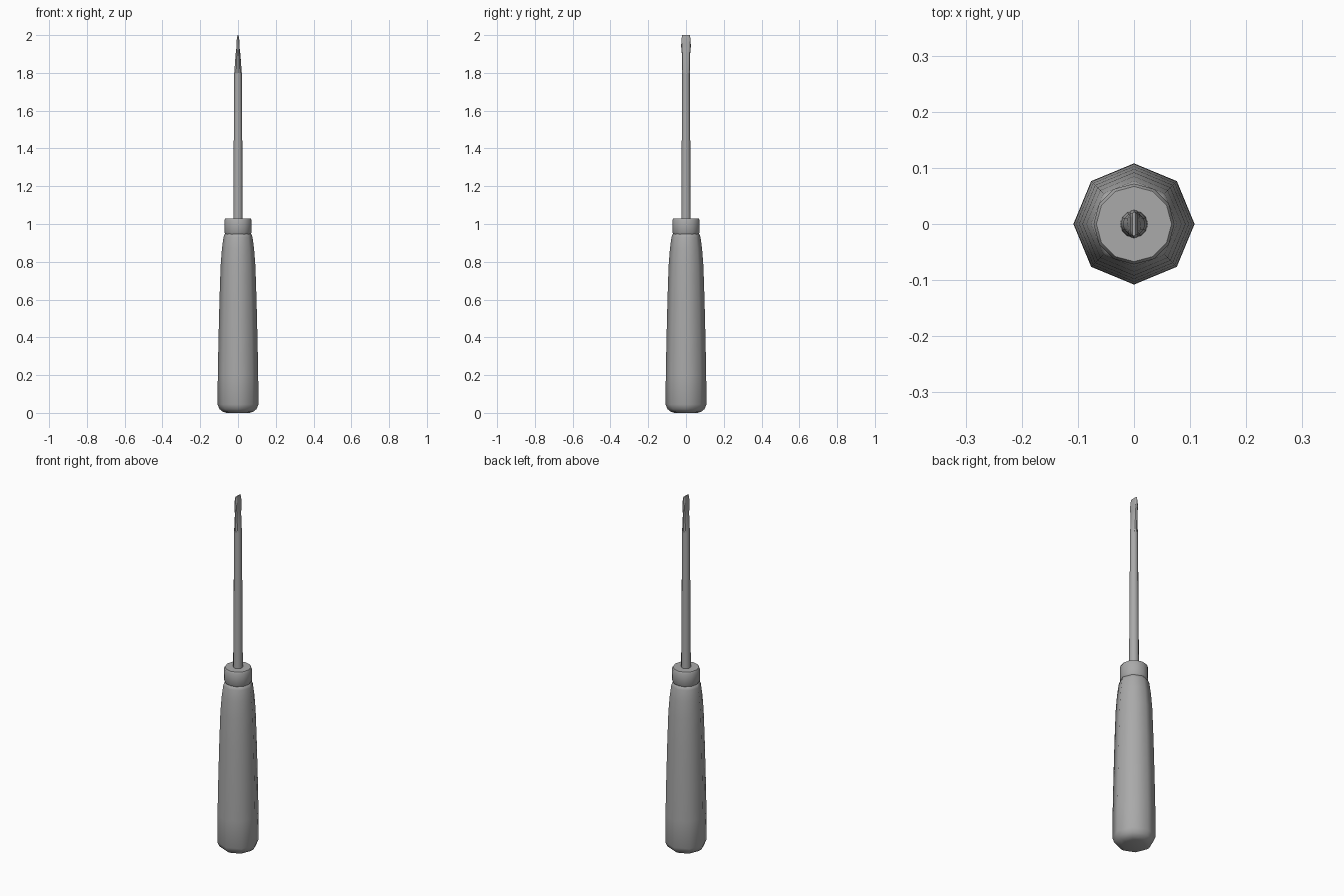
import bpy
import bmesh
from math import cos, sin, tau, radians

cube = bpy.data.objects.get("Cube")
if cube:
    bpy.data.objects.remove(cube, do_unlink=True)

grey = bpy.data.materials.new("plain grey")
grey.use_nodes = True
colour = (0.4, 0.4, 0.4, 1)
grey.diffuse_color = colour
grey.node_tree.nodes["Principled BSDF"].inputs["Base Color"].default_value = colour


def loft(name, sides, rings, angle):
    """Capped tube through rings of (z, x radius, y radius)."""
    bm = bmesh.new()
    loops = [[bm.verts.new((rx * cos(tau * i / sides), ry * sin(tau * i / sides), z))
              for i in range(sides)] for z, rx, ry in rings]
    for low, high in zip(loops, loops[1:]):
        for i in range(sides):
            j = (i + 1) % sides
            bm.faces.new((low[i], low[j], high[j], high[i]))
    bm.faces.new(loops[0][::-1])
    bm.faces.new(loops[-1])
    mesh = bpy.data.meshes.new(name)
    bm.to_mesh(mesh)
    bm.free()
    mesh.materials.append(grey)
    obj = bpy.data.objects.new(name, mesh)
    bpy.context.collection.objects.link(obj)
    bpy.ops.object.select_all(action="DESELECT")
    obj.select_set(True)
    bpy.context.view_layer.objects.active = obj
    bpy.ops.object.shade_smooth_by_angle(angle=radians(angle))
    return obj


def round_rings(profile):
    return [(z, r, r) for z, r in profile]


# Eight-sided tapered grip with rounded ends
loft("handle", 8, round_rings([
    (0, 0.06), (0.006, 0.08), (0.02, 0.098), (0.045, 0.108), (0.2, 0.107),
    (0.4, 0.103), (0.6, 0.098), (0.78, 0.092), (0.87, 0.085),
    (0.93, 0.077), (0.945, 0.072), (0.95, 0.064)]), 60)

# Collar between grip and shaft
loft("collar", 12, round_rings([
    (0.945, 0.066), (0.955, 0.072), (1.02, 0.072), (1.03, 0.067)]), 40)

# Tapered shaft
loft("shaft", 12, round_rings([(1.02, 0.025), (1.3, 0.0235), (1.8, 0.02)]), 40)

# Flared blade, thinned to a flat edge across y
blade = loft("blade", 12, [
    (1.8, 0.02, 0.02), (1.9, 0.0125, 0.022), (1.945, 0.009, 0.026),
    (1.975, 0.006, 0.023), (2.0, 0.003, 0.022)], 30)
# Square off the broad faces of the blade toward its edge
for v in blade.data.vertices:
    if v.co.z > 1.93 and abs(v.co.x) > 0.0001:
        half = {True: 0.003, False: 0.007}[v.co.z > 1.99]
        v.co.x = half if v.co.x > 0 else -half
